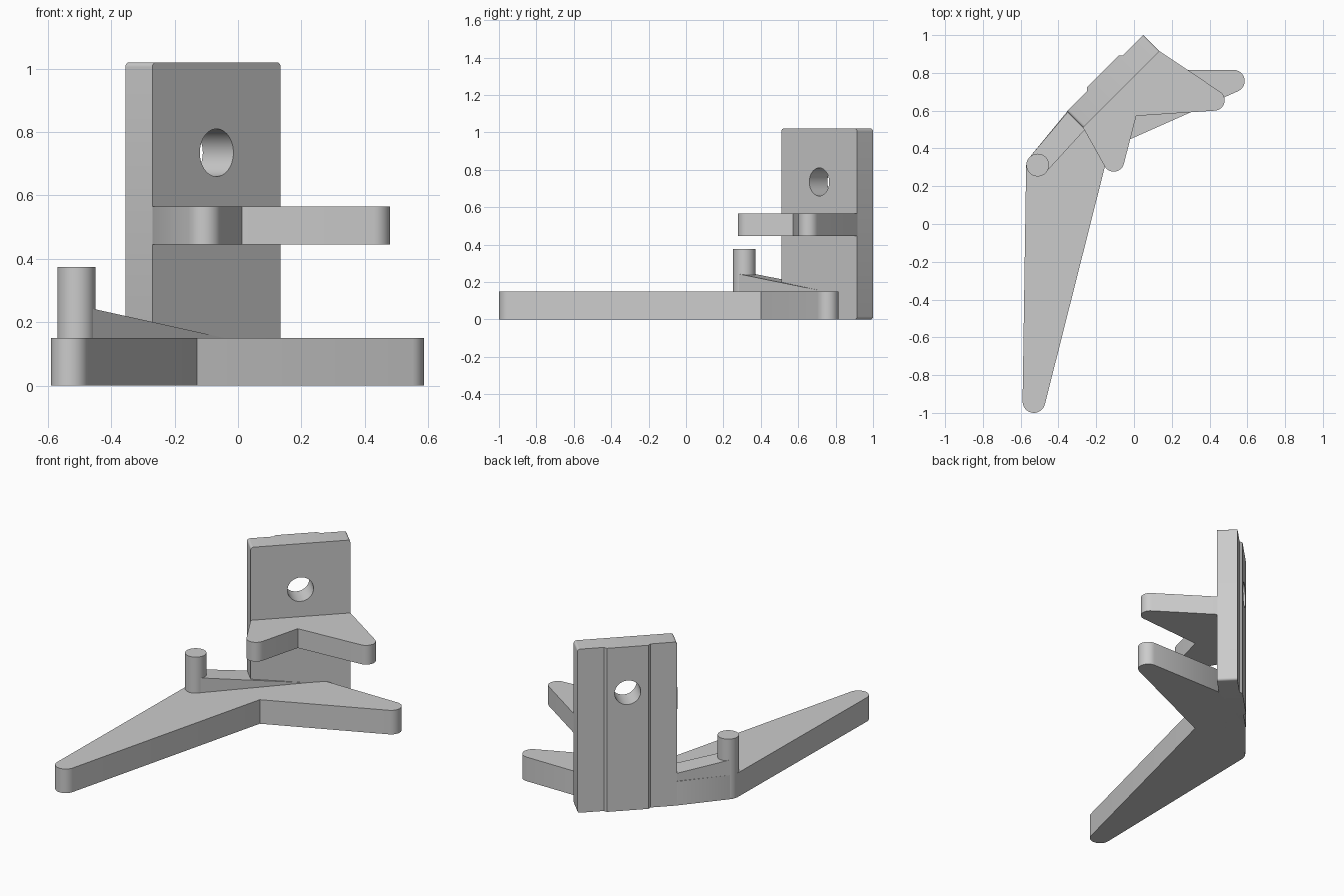
import bpy, bmesh, math
from mathutils import Matrix, Vector

old = bpy.data.objects.get("Cube")
if old:
    bpy.data.objects.remove(old, do_unlink=True)

grey = bpy.data.materials.new("light grey")
grey.use_nodes = True
COLOR = (0.6, 0.6, 0.6, 1)
grey.diffuse_color = COLOR
grey.node_tree.nodes["Principled BSDF"].inputs["Base Color"].default_value = COLOR


def finish(name, bm):
    """Turn a bmesh into a shaded object."""
    bmesh.ops.recalc_face_normals(bm, faces=bm.faces[:])
    mesh = bpy.data.meshes.new(name)
    bm.to_mesh(mesh)
    bm.free()
    mesh.materials.append(grey)
    obj = bpy.data.objects.new(name, mesh)
    bpy.context.collection.objects.link(obj)
    return obj


def smooth(obj):
    bpy.ops.object.select_all(action="DESELECT")
    obj.select_set(True)
    bpy.context.view_layer.objects.active = obj
    bpy.ops.object.shade_smooth_by_angle(angle=math.radians(30))


def arc(cx, cy, r, start, end, steps=12):
    """Points of a rounded arm tip, counterclockwise, in degrees."""
    angles = [math.radians(start + (end - start) * i / steps) for i in range(steps + 1)]
    return [(cx + r * math.cos(a), cy + r * math.sin(a)) for a in angles]


def prism(name, outline, z0, z1):
    """Extrude a plan outline; z1 is a height or a function of x and y."""
    top = z1 if callable(z1) else lambda x, y: z1
    bm = bmesh.new()
    low = [bm.verts.new((x, y, z0)) for x, y in outline]
    high = [bm.verts.new((x, y, top(x, y))) for x, y in outline]
    bm.faces.new(low[::-1])
    bm.faces.new(high)
    for i in range(len(outline)):
        j = (i + 1) % len(outline)
        bm.faces.new((low[i], low[j], high[j], high[i]))
    return finish(name, bm)


TURN = Matrix.Rotation(math.radians(45), 4, "Z")
T0, T1, N0, N1, TOP = 0.17, 0.742, 0.5515, 0.672, 1.02

# Base with one long and one short arm
base = prism("base", arc(-0.53, -0.94, 0.06, 180, 346) + [(-0.13, 0.40)]
             + arc(0.527, 0.757, 0.059, -66, 90)
             + [(0.035, 0.816), (-0.35, 0.60), (-0.56, 0.345), (-0.571, 0.31)], 0, 0.15)

# Forked bracket on the plate
bracket = prism("bracket", arc(-0.107, 0.332, 0.055, 209, 346) + [(0.012, 0.572)]
                + arc(0.425, 0.655, 0.055, -86, 57)
                + [(0.135, 0.915), (0.10, 0.94), (-0.27, 0.53), (-0.27, 0.511)], 0.445, 0.565)

# Post and the sloping strut that ties it to the plate
post = prism("post", arc(-0.51, 0.312, 0.06, 0, 352.5, 47), 0.01, 0.375)
strut = prism("strut", [(-0.47, 0.27), (-0.02, 0.762), (-0.25, 0.62), (-0.345, 0.60), (-0.556, 0.35)],
              0.05, lambda x, y: 0.24 - 0.15 * ((x + y) * math.sqrt(0.5) + 0.106))

# Upright plate with rounded end edges
bm = bmesh.new()
bmesh.ops.create_cube(bm, size=1, matrix=Matrix.Translation(((T0 + T1) / 2, (N0 + N1) / 2, TOP / 2))
                      @ Matrix.Diagonal((T1 - T0, N1 - N0, TOP, 1)))
ends = [e for e in bm.edges if abs((e.verts[0].co - e.verts[1].co).normalized().y) > 0.9]
bmesh.ops.bevel(bm, geom=ends, offset=0.015, segments=4, profile=0.5, affect="EDGES")
bm.transform(TURN)
plate = finish("back_plate", bm)

# Shallow raised band down the back of the plate
band_outline = [(0.322, N1 - 0.03), (0.59, N1 - 0.03), (0.59, N1), (0.575, N1 + 0.016),
                (0.337, N1 + 0.016), (0.322, N1)]
band = prism("back_band", [tuple((TURN @ Vector((t, n, 0))).xy) for t, n in band_outline], 0, TOP)

# Round hole through plate and band
bm = bmesh.new()
bmesh.ops.create_cone(bm, cap_ends=True, segments=48, radius1=0.075, radius2=0.075, depth=0.5,
                      matrix=TURN @ Matrix.Translation(((T0 + T1) / 2, (N0 + N1) / 2, 0.735))
                      @ Matrix.Rotation(math.radians(90), 4, "X"))
cutter = finish("hole_cutter", bm)
cutter.hide_render = True
for obj in (plate, band):
    mod = obj.modifiers.new("hole", "BOOLEAN")
    mod.operation = "DIFFERENCE"
    mod.solver = "EXACT"
    mod.object = cutter
    bpy.context.view_layer.objects.active = obj
    bpy.ops.object.modifier_apply(modifier=mod.name)
bpy.data.objects.remove(cutter, do_unlink=True)

for obj in (base, bracket, post, strut, plate, band):
    smooth(obj)
